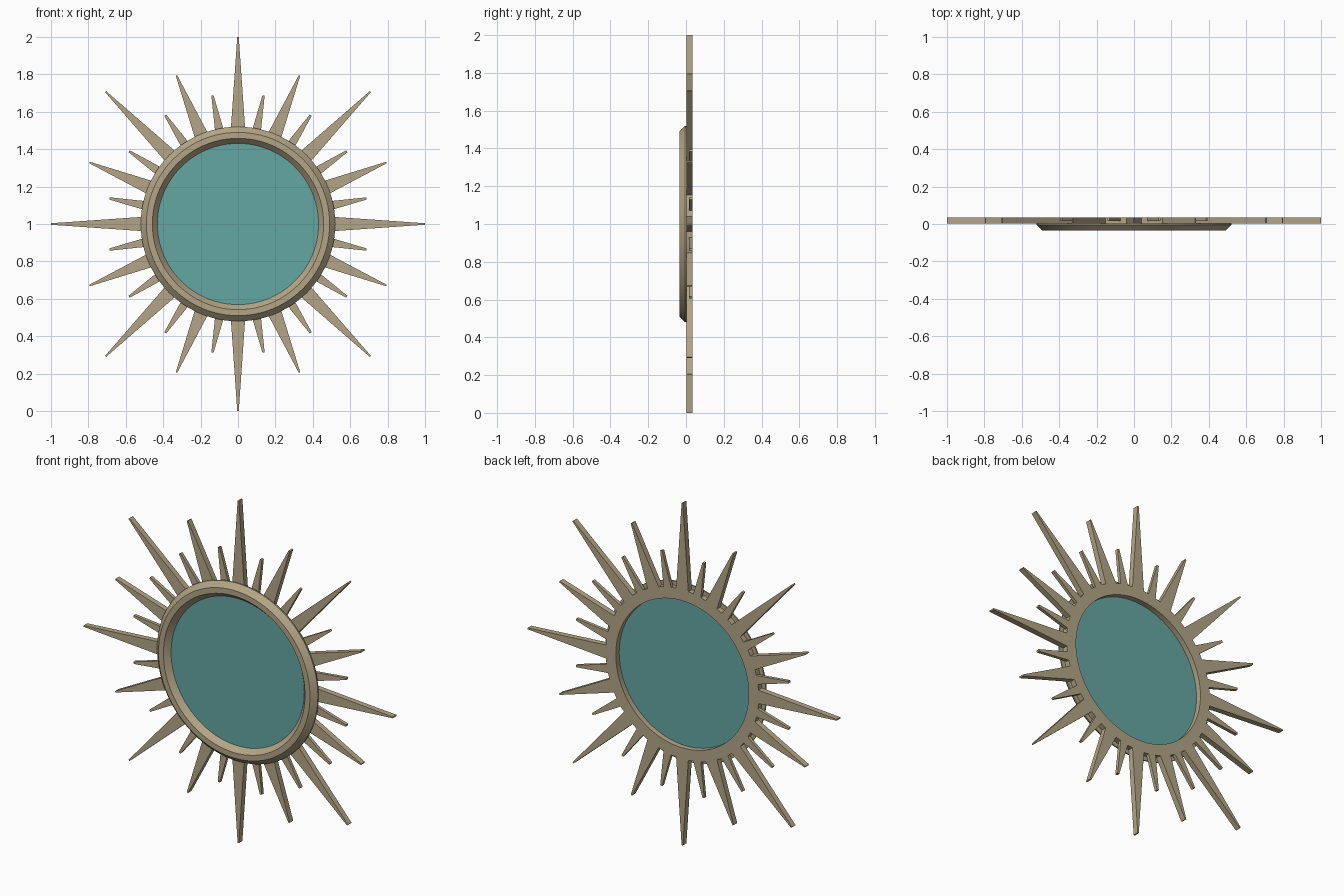
import bpy, bmesh, math
from mathutils import Matrix, Vector

cube = bpy.data.objects.get("Cube")
if cube:
    bpy.data.objects.remove(cube, do_unlink=True)

CENTRE = Matrix.Translation((0, 0, 1))
BACK = 0.035


def material(name, rgb):
    m = bpy.data.materials.new(name)
    m.use_nodes = True
    m.diffuse_color = (*rgb, 1)
    m.node_tree.nodes["Principled BSDF"].inputs["Base Color"].default_value = (*rgb, 1)
    return m


GOLD = material("antique gold", (0.456, 0.381, 0.242))
GLASS = material("teal glass", (0.13, 0.386, 0.361))


def finish(name, bm, mat, smooth=False):
    bmesh.ops.recalc_face_normals(bm, faces=bm.faces)
    mesh = bpy.data.meshes.new(name)
    bm.to_mesh(mesh)
    bm.free()
    mesh.materials.append(mat)
    obj = bpy.data.objects.new(name, mesh)
    bpy.context.collection.objects.link(obj)
    if smooth:
        bpy.ops.object.select_all(action="DESELECT")
        obj.select_set(True)
        bpy.context.view_layer.objects.active = obj
        bpy.ops.object.shade_smooth_by_angle(angle=math.radians(25))
    return obj


def lathe(name, profile, mat, steps=96):
    """Turn a closed (radius, y) profile around the front-to-back axis."""
    bm = bmesh.new()
    verts = [bm.verts.new((r, y, 0)) for r, y in profile]
    edges = [bm.edges.new((verts[i - 1], verts[i])) for i in range(len(verts))]
    bmesh.ops.spin(bm, geom=verts + edges, cent=(0, 0, 0), axis=(0, 1, 0),
                   angle=math.tau, steps=steps, use_duplicate=False)
    bmesh.ops.remove_doubles(bm, verts=bm.verts, dist=1e-4)
    bm.transform(CENTRE)
    return finish(name, bm, mat, smooth=True)


def rays(name, count, offset, length, base_half, tip_half, front):
    """A ring of tapered flat bars pointing outwards."""
    bm = bmesh.new()
    root = 0.47
    for i in range(count):
        turn = CENTRE @ Matrix.Rotation(offset + math.tau * i / count, 4, "Y")
        outline = [(-base_half, root), (base_half, root), (tip_half, length), (-tip_half, length)]
        face = bm.faces.new([bm.verts.new(turn @ Vector((x, front, z))) for x, z in outline])
        solid = bmesh.ops.extrude_face_region(bm, geom=[face])
        moved = [v for v in solid["geom"] if isinstance(v, bmesh.types.BMVert)]
        bmesh.ops.translate(bm, verts=moved, vec=(0, BACK - front, 0))
    return finish(name, bm, GOLD)


# Bevelled frame and the flat backing ring behind it
lathe("frame_ring", [(0.43, 0.003), (0.52, 0.003), (0.52, -0.005), (0.49, -0.035),
                     (0.458, -0.035), (0.43, -0.002)], GOLD)
lathe("backing_ring", [(0.43, 0.001), (0.495, 0.001), (0.495, BACK), (0.43, BACK)], GOLD)

# Sunburst rays in three lengths
rays("long_rays", 8, 0, 1.0, 0.041, 0.004, 0.002)
rays("middle_rays", 8, math.pi / 8, 0.86, 0.041, 0.004, 0.002)
rays("short_rays", 16, math.pi / 16, 0.70, 0.027, 0.006, 0.016)

# Mirror glass
bm = bmesh.new()
bmesh.ops.create_cone(bm, cap_ends=True, segments=96, radius1=0.431, radius2=0.431, depth=0.006,
                      matrix=CENTRE @ Matrix.Rotation(math.pi / 2, 4, "X"))
finish("mirror_glass", bm, GLASS, smooth=True)
